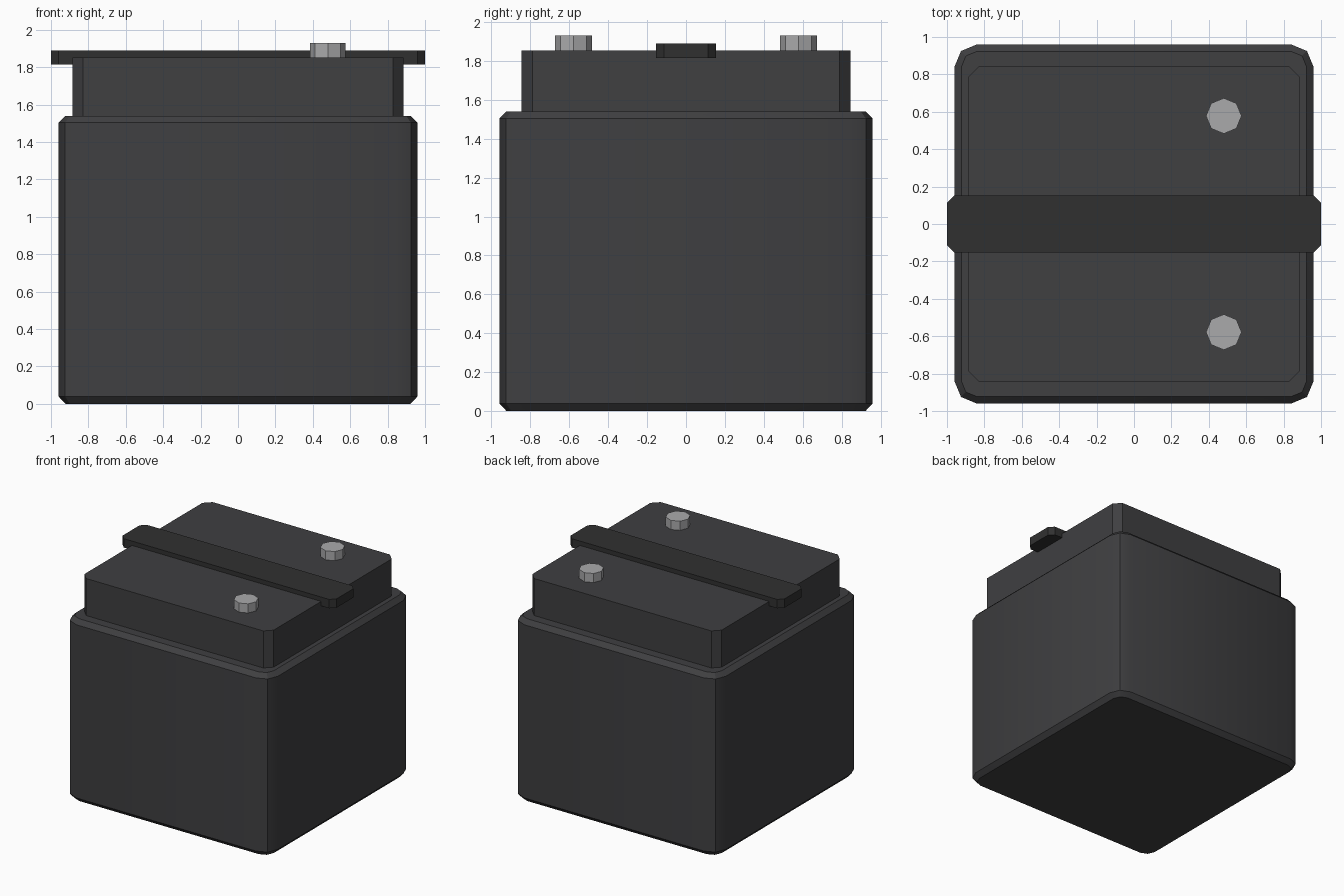
import bpy, bmesh
from math import sin, cos, pi, radians

if "Cube" in bpy.data.objects:
    bpy.data.objects.remove(bpy.data.objects["Cube"])


def material(name, rgb):
    m = bpy.data.materials.new(name)
    m.diffuse_color = (*rgb, 1)
    m.use_nodes = True
    m.node_tree.nodes["Principled BSDF"].inputs["Base Color"].default_value = m.diffuse_color
    return m


casing = material("dark_plastic", (0.05, 0.05, 0.053))
strap = material("black_strap", (0.03, 0.03, 0.03))
metal = material("grey_metal", (0.40, 0.40, 0.41))


def outline(hx, hy, r, segs):
    """Rectangle outline with corners cut or rounded into segs pieces."""
    pts = []
    for q, (sx, sy) in enumerate(((1, 1), (-1, 1), (-1, -1), (1, -1))):
        for i in range(segs + 1):
            a = (q + i / segs) * pi / 2
            pts.append((sx * (hx - r) + r * cos(a), sy * (hy - r) + r * sin(a)))
    return pts


def loft(name, layers, mat, loc=(0, 0, 0), smooth=False):
    """Closed solid through stacked outlines: layers = [(points, z), ...]."""
    bm = bmesh.new()
    rings = [[bm.verts.new((x, y, z)) for x, y in pts] for pts, z in layers]
    n = len(rings[0])
    for lo, hi in zip(rings, rings[1:]):
        for i in range(n):
            j = (i + 1) % n
            bm.faces.new((lo[i], lo[j], hi[j], hi[i]))
    bm.faces.new(rings[0][::-1])
    bm.faces.new(rings[-1])
    me = bpy.data.meshes.new(name)
    bm.to_mesh(me)
    bm.free()
    me.materials.append(mat)
    ob = bpy.data.objects.new(name, me)
    ob.location = loc
    bpy.context.collection.objects.link(ob)
    if smooth:
        bpy.ops.object.select_all(action='DESELECT')
        ob.select_set(True)
        bpy.context.view_layer.objects.active = ob
        bpy.ops.object.shade_smooth_by_angle(angle=radians(30))
    return ob


# Main case: rounded box with chamfered top and bottom rims
wide = outline(0.96, 0.96, 0.12, 2)
rim = outline(0.923, 0.923, 0.083, 2)
loft("battery_case", [(rim, 0), (wide, 0.04), (wide, 1.503), (rim, 1.54)],
     casing, smooth=True)

# Raised lid with cut corners
cap = outline(0.885, 0.845, 0.057, 1)
loft("lid", [(cap, 1.54), (cap, 1.853)], casing)

# Carrying strap across the lid
band = outline(1.0, 0.153, 0.04, 1)
loft("carry_strap", [(band, 1.815), (band, 1.89)], strap)

# Two octagonal terminals
post = [(0.095 * cos(i * pi / 4), 0.095 * sin(i * pi / 4)) for i in range(8)]
for side, y in (("front", -0.578), ("back", 0.578)):
    loft(side + "_terminal", [(post, 1.85), (post, 1.93)], metal, (0.48, y, 0))
